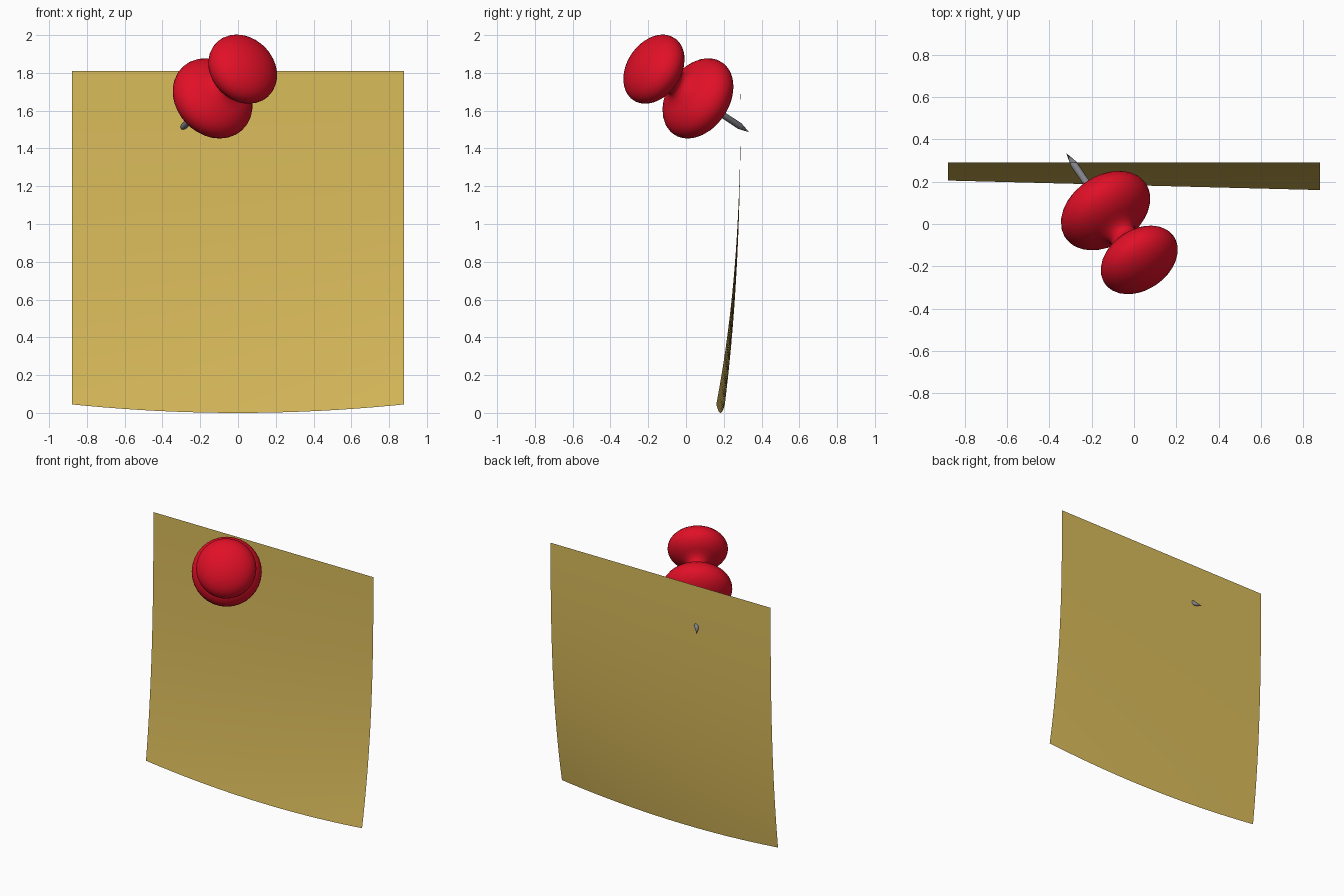
import bpy, bmesh, math
from mathutils import Vector

if "Cube" in bpy.data.objects:
    bpy.data.objects.remove(bpy.data.objects["Cube"], do_unlink=True)


def make_material(name, color, roughness, metallic=0.0):
    mat = bpy.data.materials.new(name)
    mat.use_nodes = True
    mat.diffuse_color = (*color, 1)
    bsdf = mat.node_tree.nodes["Principled BSDF"]
    bsdf.inputs["Base Color"].default_value = (*color, 1)
    bsdf.inputs["Roughness"].default_value = roughness
    bsdf.inputs["Metallic"].default_value = metallic
    return mat


def finish(name, bm, mat):
    mesh = bpy.data.meshes.new(name)
    bm.to_mesh(mesh)
    bm.free()
    mesh.materials.append(mat)
    obj = bpy.data.objects.new(name, mesh)
    bpy.context.collection.objects.link(obj)
    bpy.ops.object.select_all(action='DESELECT')
    bpy.context.view_layer.objects.active = obj
    obj.select_set(True)
    bpy.ops.object.shade_smooth_by_angle(angle=math.radians(40))
    return obj


def lathe(name, profile, segments, mat):
    """Spin a (radius, height) profile about z."""
    bm = bmesh.new()
    verts = [bm.verts.new((r, 0, h)) for r, h in profile]
    edges = [bm.edges.new(pair) for pair in zip(verts, verts[1:])]
    bmesh.ops.spin(bm, geom=verts + edges, cent=(0, 0, 0), axis=(0, 0, 1),
                   angle=math.tau, steps=segments, use_merge=False)
    bmesh.ops.remove_doubles(bm, verts=bm.verts, dist=0.0002)
    bmesh.ops.recalc_face_normals(bm, faces=bm.faces)
    return finish(name, bm, mat)


def ellipse_arc(center, radius, half_height, start, end, steps=16):
    """Profile points of a flattened ball, angles in degrees from the lower pole."""
    angles = [math.radians(start + (end - start) * i / steps) for i in range(steps + 1)]
    return [(abs(radius * math.sin(a)), center - half_height * math.cos(a)) for a in angles]


red = make_material("red plastic", (0.75, 0.005, 0.02), 0.4)
steel = make_material("grey steel", (0.22, 0.22, 0.25), 0.4)
yellow = make_material("yellow paper", (0.70, 0.50, 0.105), 0.8)

# Paper sheet, hanging from the top and curling forward at the bottom
HALF, TOP, BACK = 0.88, 1.81, 0.29
bm = bmesh.new()
bmesh.ops.create_grid(bm, x_segments=24, y_segments=24, size=1)
for v in bm.verts:
    u, t = v.co.x, (1 - v.co.y) / 2
    curl = 0.107 + 0.0225 * u
    v.co = (HALF * u, BACK - curl * t ** 2.6, TOP - t * (TOP - 0.045 * u * u))
finish("paper_sheet", bm, yellow)

# Push pin, built upright with its point at the origin
neck = [(0.08, 0.515), (0.067, 0.53), (0.064, 0.545), (0.067, 0.56), (0.08, 0.575)]
grip = lathe("pin_grip",
             ellipse_arc(0.375, 0.23, 0.139, 0, 154) + neck
             + ellipse_arc(0.697, 0.198, 0.121, 30, 180), 32, red)
needle = lathe("pin_needle",
               [(0, 0), (0.017, 0.07), (0.017, 0.3), (0, 0.3)], 16, steel)

# Tilt the pin so it pierces the sheet
tip = Vector((-0.32, 0.335, 1.485))
axis = Vector((0.345, -0.505, 0.335))
for part in (grip, needle):
    part.rotation_mode = 'QUATERNION'
    part.rotation_quaternion = axis.to_track_quat('Z', 'Y')
    part.location = tip
